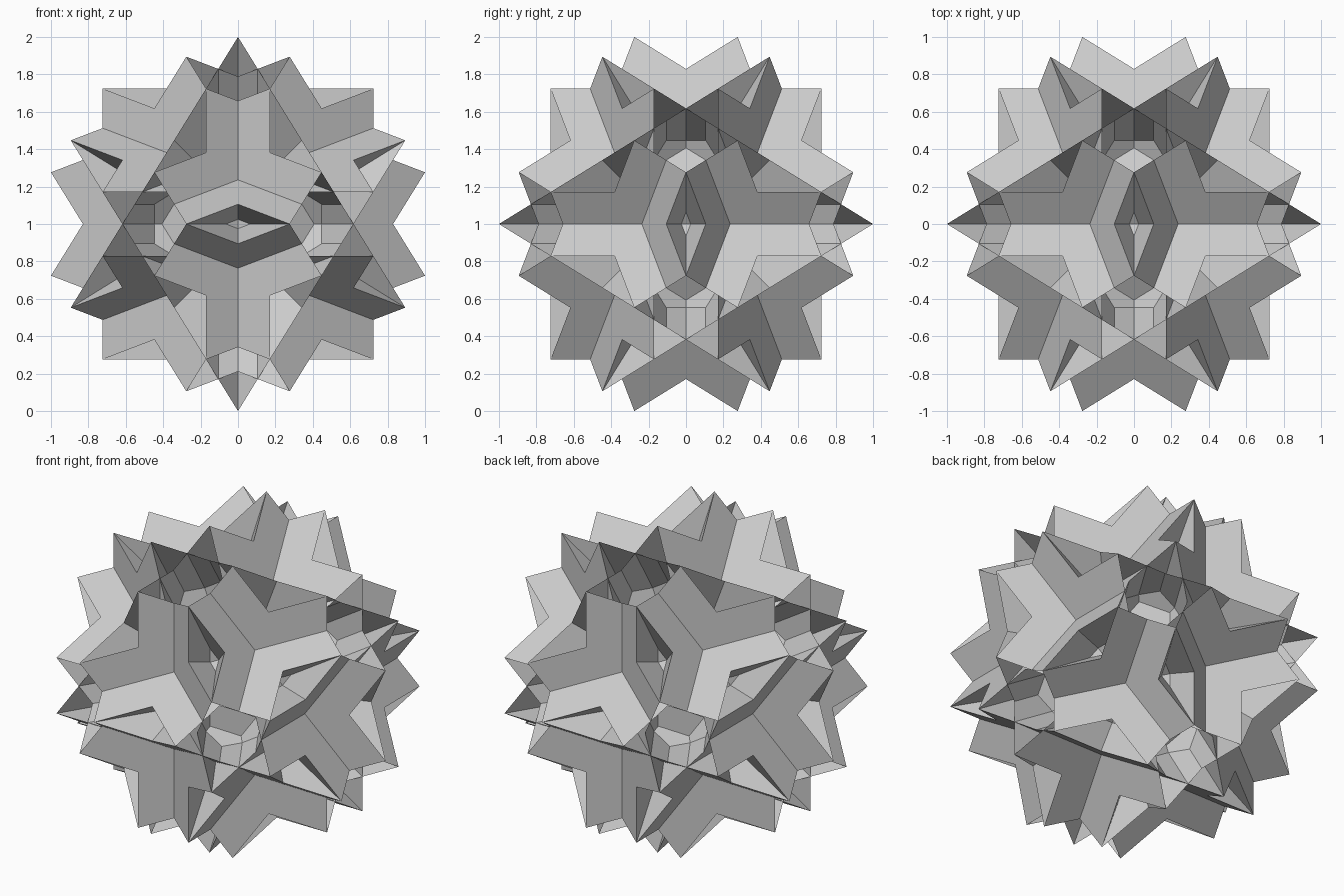
import bpy, bmesh, math
from mathutils import Matrix, Vector

if "Cube" in bpy.data.objects:
    bpy.data.objects.remove(bpy.data.objects["Cube"])

PHI = (1 + math.sqrt(5)) / 2
CENTRE = Vector((0, 0, 1))
HALF = (5 + math.sqrt(5)) / 10          # half edge length of the square faces
TIP = 2 / math.sqrt(5)                  # star tip radius
NOTCH = TIP * math.cos(math.radians(54)) / math.cos(math.radians(36))
STAR_D = 1 / math.sqrt(PHI + 2)         # distance of star faces from the centre
SQUARE_D = HALF / PHI ** 3              # distance of square faces from the centre


def face(bm, normal, u, dist, outline):
    """Add a flat polygon given as (radius, angle in degrees) around a normal."""
    n = normal.normalized()
    u = u.normalized()
    v = n.cross(u)
    verts = []
    for r, a in outline:
        a = math.radians(a)
        p = n * dist + (u * math.cos(a) + v * math.sin(a)) * r
        verts.append(bm.verts.new(p + CENTRE))
    bm.faces.new(verts)


def finish(bm, name):
    mesh = bpy.data.meshes.new(name)
    bm.to_mesh(mesh)
    bm.free()
    obj = bpy.data.objects.new(name, mesh)
    bpy.context.collection.objects.link(obj)


# Twelve ten-pointed star faces, one on each five-fold axis
star = [(TIP if k % 2 else NOTCH, 18 * k) for k in range(20)]
bm = bmesh.new()
for axis in range(3):
    for s in (-1, 1):
        for t in (-1, 1):
            n, w = Vector((0, 0, 0)), Vector((0, 0, 0))
            w[axis] = 1
            n[(axis + 1) % 3] = s
            n[(axis + 2) % 3] = t * PHI
            face(bm, n, n.cross(w), STAR_D, star)
finish(bm, "star_faces")

# Thirty square faces: six on a cube frame, turned five times about one axis
square = [(HALF * math.sqrt(2), 45 + 90 * k) for k in range(4)]
bm = bmesh.new()
for k in range(5):
    turn = Matrix.Rotation(math.radians(72 * k), 3, Vector((0, 1, PHI)).normalized())
    for axis in range(3):
        for s in (-1, 1):
            n, u = Vector((0, 0, 0)), Vector((0, 0, 0))
            n[axis] = s
            u[(axis + 1) % 3] = 1
            face(bm, turn @ n, turn @ u, SQUARE_D, square)
finish(bm, "square_faces")
